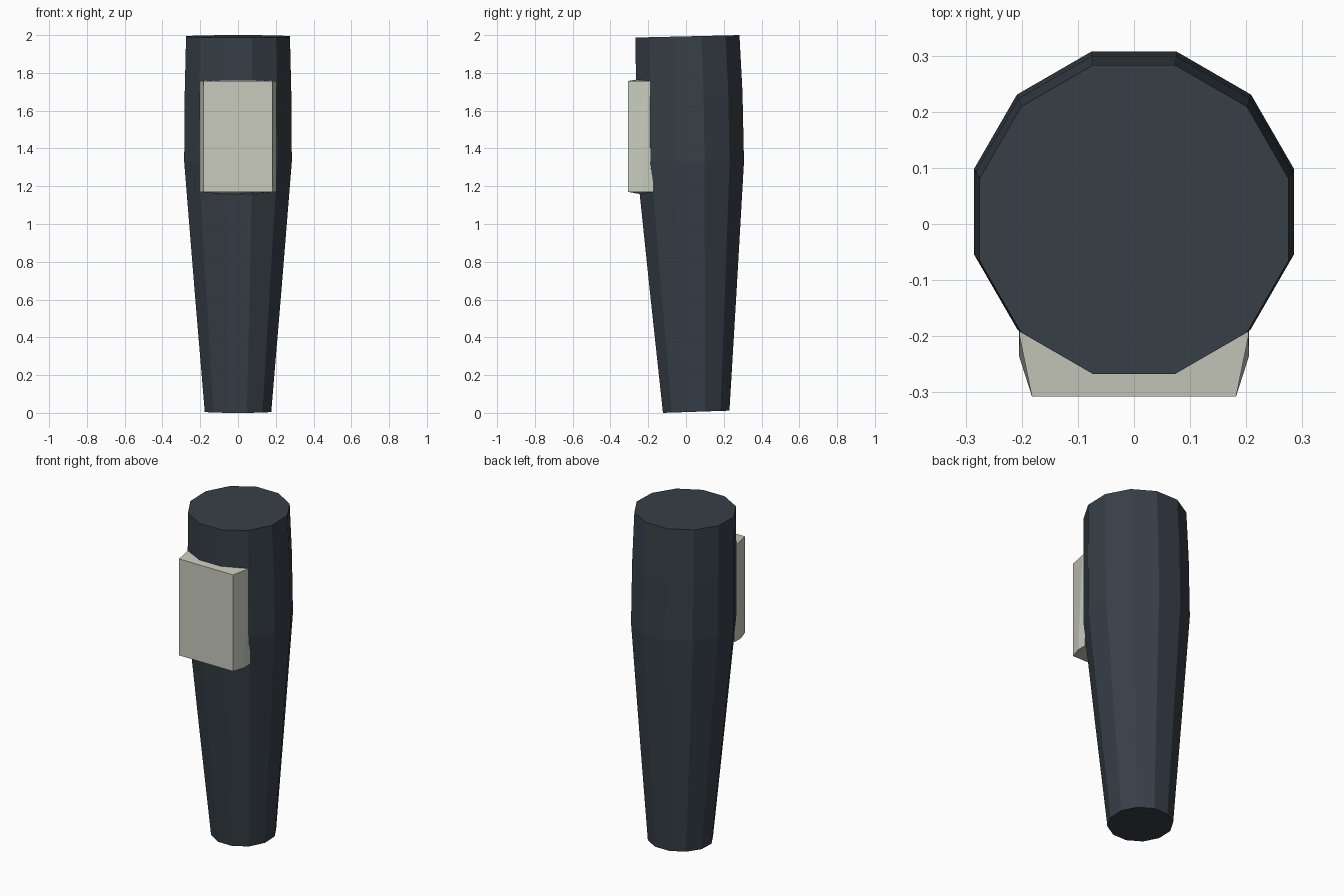
import bpy, bmesh, math

if "Cube" in bpy.data.objects:
    bpy.data.objects.remove(bpy.data.objects["Cube"])


def material(name, rgb):
    m = bpy.data.materials.new(name)
    m.diffuse_color = (*rgb, 1.0)
    m.use_nodes = True
    m.node_tree.nodes["Principled BSDF"].inputs["Base Color"].default_value = m.diffuse_color
    return m


def loft(name, rings, mat):
    """Skin a closed solid through stacked rings of equal point count."""
    bm = bmesh.new()
    loops = [[bm.verts.new(p) for p in ring] for ring in rings]
    n = len(loops[0])
    for a, b in zip(loops, loops[1:]):
        for i in range(n):
            j = (i + 1) % n
            bm.faces.new((a[i], a[j], b[j], b[i]))
    bm.faces.new(loops[0][::-1])
    bm.faces.new(loops[-1])
    bmesh.ops.recalc_face_normals(bm, faces=bm.faces)
    mesh = bpy.data.meshes.new(name)
    bm.to_mesh(mesh)
    bm.free()
    mesh.materials.append(mat)
    obj = bpy.data.objects.new(name, mesh)
    bpy.context.collection.objects.link(obj)
    return obj


dark = material("dark slate", (0.038, 0.050, 0.063))
pale = material("pale grey", (0.578, 0.597, 0.515))

SIDES = 12


def leg_ring(z, half_width, cy, slope=0.0):
    r = half_width / math.cos(math.pi / SIDES)
    ring = []
    for k in range(SIDES):
        a = 2 * math.pi * (k + 0.5) / SIDES
        dy = r * math.sin(a)
        ring.append((r * math.cos(a), cy + dy, z + slope * dy))
    return ring


# Tapered leg: height, half width, centre y, tilt of the ring
loft("leg", [leg_ring(*s) for s in [
    (0.006, 0.176, 0.054, 0.034),
    (0.65, 0.230, 0.038),
    (1.33, 0.285, 0.022),
    (1.70, 0.282, 0.017),
    (1.9935, 0.275, 0.008, 0.0236),
]], dark)


def pad_ring(z, bow, side, back, centre_y):
    # right half from the front corner round to the back centre, then mirrored
    half = [(0.182, -0.307, z), (*side, z), (*back, z),
            (0.075, centre_y, z + bow)]
    return half + [(-x, y, w) for x, y, w in reversed(half)]


# Knee pad wrapped around the front of the leg
loft("knee_pad", [
    pad_ring(1.170, -0.012, (0.205, -0.235), (0.205, -0.175), -0.240),
    pad_ring(1.757, 0.008, (0.204, -0.200), (0.204, -0.185), -0.258),
], pale)
